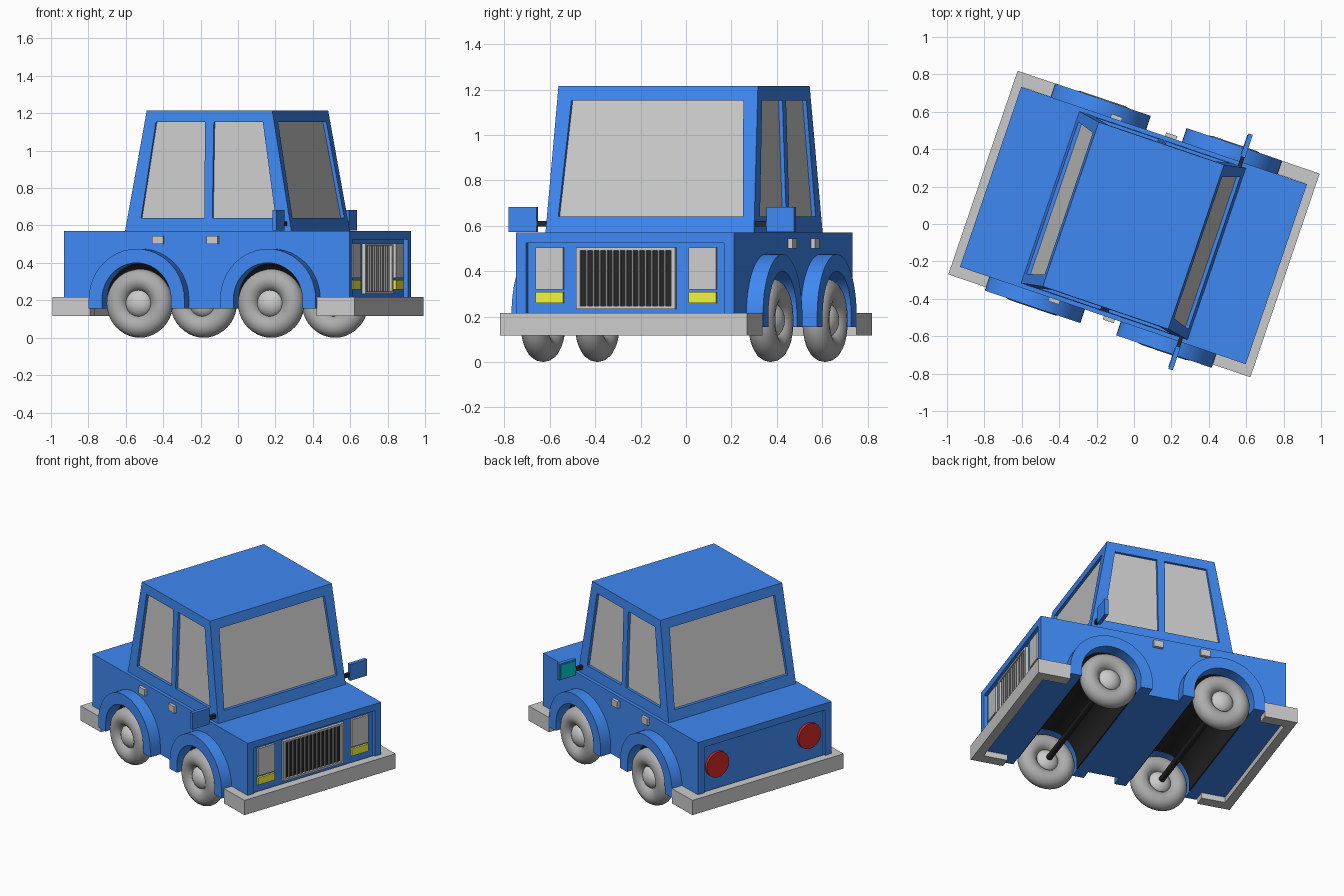
import bpy, bmesh, math
from mathutils import Matrix, Vector

if "Cube" in bpy.data.objects:
    bpy.data.objects.remove(bpy.data.objects["Cube"])


def material(name, rgb):
    m = bpy.data.materials.new(name)
    m.diffuse_color = (*rgb, 1)
    m.use_nodes = True
    m.node_tree.nodes["Principled BSDF"].inputs["Base Color"].default_value = m.diffuse_color
    return m


BLUE = material("blue_paint", (0.05, 0.25, 0.9))
BLACK = material("black", (0.02, 0.02, 0.02))
TYRE = material("tyre_grey", (0.42, 0.42, 0.42))
BUMPER = material("bumper_grey", (0.62, 0.62, 0.62))
YELLOW = material("yellow_lens", (0.9, 0.9, 0.05))
RED = material("red_lens", (0.65, 0.02, 0.02))
TEAL = material("mirror_teal", (0.0, 0.6, 0.6))


def finish(bm, name, mat):
    bmesh.ops.recalc_face_normals(bm, faces=bm.faces)
    me = bpy.data.meshes.new(name)
    bm.to_mesh(me)
    bm.free()
    ob = bpy.data.objects.new(name, me)
    bpy.context.collection.objects.link(ob)
    if mat:
        me.materials.append(mat)
    return ob


def prism(name, pts, axis, a, b, mat=None):
    """Extrude a profile: axis 'y' takes (x, z) points, axis 'x' takes (y, z)."""
    place = (lambda p, t: (p[0], t, p[1])) if axis == 'y' else (lambda p, t: (t, p[0], p[1]))
    bm = bmesh.new()
    face = bm.faces.new([bm.verts.new(place(p, a)) for p in pts])
    ext = bmesh.ops.extrude_face_region(bm, geom=[face])
    d = Vector(place((0, 0), b - a))
    bmesh.ops.translate(bm, vec=d, verts=[v for v in ext["geom"] if isinstance(v, bmesh.types.BMVert)])
    if not any(set(f.verts) == set(face.verts) for f in bm.faces):
        bm.faces.new(face.verts)
    return finish(bm, name, mat)


def box(name, x, y, z, mat=None):
    x, y = sorted(x), sorted(y)
    return prism(name, [(x[0], z[0]), (x[1], z[0]), (x[1], z[1]), (x[0], z[1])], 'y', y[0], y[1], mat)


def frustum(name, base, top, z, mat=None):
    bm = bmesh.new()
    for (hx, hy), h in ((base, z[0]), (top, z[1])):
        for sx in (-1, 1):
            for sy in (-1, 1):
                bm.verts.new((sx * hx, sy * hy, h))
    bmesh.ops.convex_hull(bm, input=bm.verts)
    bmesh.ops.dissolve_limit(bm, angle_limit=0.01, verts=bm.verts, edges=bm.edges)
    return finish(bm, name, mat)


def cut(ob, cutters):
    for c in cutters:
        c.hide_render = True
        m = ob.modifiers.new("cut", 'BOOLEAN')
        m.operation, m.object, m.solver = 'DIFFERENCE', c, 'EXACT'
    dg = bpy.context.evaluated_depsgraph_get()
    me = bpy.data.meshes.new_from_object(ob.evaluated_get(dg))
    ob.modifiers.clear()
    ob.data = me
    for c in cutters:
        bpy.data.objects.remove(c)


def smooth(ob):
    bpy.ops.object.select_all(action='DESELECT')
    ob.select_set(True)
    bpy.context.view_layer.objects.active = ob
    bpy.ops.object.shade_smooth_by_angle(angle=math.radians(35))


ARCH_Z, FLOOR, DECK, ROOF = 0.205, 0.155, 0.57, 1.216
AXLES = {"front": 0.371, "rear": -0.371}
SIDES = {"left": 1, "right": -1}


def arch(cx, r, low):
    arc = [(cx + r * math.cos(math.pi * i / 24), ARCH_Z + r * math.sin(math.pi * i / 24)) for i in range(25)]
    return [(cx + r, low)] + arc + [(cx - r, low)]


# Lower body with wheel wells and recessed end panels
body = box("body", (-0.807, 0.807), (-0.508, 0.508), (FLOOR, DECK), BLUE)
cut(body, [prism("well_cutter", arch(x, 0.197, 0.0), 'y', -0.7, 0.7) for x in AXLES.values()]
    + [box("panel_cutter", (s * 0.782, s * 0.9), (-0.46, 0.46), (0.2, 0.525)) for s in (1, -1)])

# Cabin frame with window openings around an inset glass block
cabin = frustum("cabin", (0.47, 0.485), (0.354, 0.464), (DECK - 0.001, ROOF), BLUE)
openings = [prism("side_cutter", [(s * 0.022, 0.64), (s * 0.38, 0.64), (s * 0.302, 1.153), (s * 0.025, 1.153)],
                  'y', -0.7, 0.7) for s in (1, -1)]
openings.append(prism("screen_cutter", [(-0.43, 0.64), (0.43, 0.64), (0.40, 1.153), (-0.40, 1.153)], 'x', -0.7, 0.7))
cut(cabin, openings)
frustum("window_glass", (0.45, 0.467), (0.338, 0.447), (DECK, 1.2))

# Wheels, fenders, wells and axles
for end, x in AXLES.items():
    liner = arch(x, 0.197, FLOOR + 0.002) + arch(x, 0.190, FLOOR + 0.002)[::-1]
    smooth(prism(end + "_wheel_well", liner, 'y', -0.5, 0.5, BLACK))
    bpy.ops.mesh.primitive_cylinder_add(vertices=16, radius=0.02, depth=1.04, location=(x, 0, 0.184),
                                        rotation=(math.pi / 2, 0, 0))
    axle = bpy.context.object
    axle.name = end + "_axle"
    axle.data.materials.append(BLACK)
    smooth(axle)
    for side, s in SIDES.items():
        ring = arch(x, 0.27, FLOOR) + arch(x, 0.195, FLOOR)[::-1]
        smooth(prism(f"{end}_{side}_fender", ring, 'y', s * 0.5, s * 0.585, BLUE))
        bpy.ops.mesh.primitive_torus_add(major_radius=0.124, minor_radius=0.06, major_segments=40, minor_segments=16,
                                         location=(x, s * 0.53, 0.184), rotation=(math.pi / 2, 0, 0))
        tyre = bpy.context.object
        tyre.name = f"{end}_{side}_tyre"
        tyre.data.materials.append(TYRE)
        smooth(tyre)
        bpy.ops.mesh.primitive_uv_sphere_add(segments=24, ring_count=12, radius=1, location=(x, s * 0.53, 0.184),
                                             rotation=(math.pi / 2, 0, 0))
        hub = bpy.context.object
        hub.name = f"{end}_{side}_hub"
        hub.scale = (0.078, 0.078, 0.06)
        smooth(hub)

# Side mirrors and door handles
for side, s in SIDES.items():
    box(side + "_mirror", (0.423, 0.448), (s * 0.535, s * 0.665), (0.572, 0.682), BLUE)
    box(side + "_mirror_glass", (0.42, 0.424), (s * 0.545, s * 0.655), (0.582, 0.672), TEAL)
    box(side + "_mirror_stalk", (0.425, 0.445), (s * 0.47, s * 0.54), (0.597, 0.622), BLACK)
    for name, x in (("front", 0.037), ("rear", -0.272)):
        box(f"{side}_{name}_handle", (x - 0.031, x + 0.031), (s * 0.5, s * 0.528), (0.5, 0.545))

# Front and rear lamps
for side, s in SIDES.items():
    box(side + "_headlamp", (0.775, 0.797), (s * 0.292, s * 0.42), (0.32, 0.505))
    box(side + "_indicator", (0.775, 0.797), (s * 0.292, s * 0.42), (0.259, 0.308), YELLOW)
    disc = [(s * 0.35 + 0.085 * math.cos(i * math.pi / 16), 0.375 + 0.085 * math.sin(i * math.pi / 16))
            for i in range(32)]
    smooth(prism(side + "_tail_lamp", disc, 'x', -0.775, -0.8, RED))

# Grille: dark backing, frame and upright slats
box("grille_back", (0.775, 0.786), (-0.225, 0.225), (0.238, 0.5), BLACK)
for s in (1, -1):
    box("grille_frame_side", (0.776, 0.802), (s * 0.212, s * 0.23), (0.233, 0.505))
for z in (0.233, 0.492):
    box("grille_frame_rail", (0.776, 0.802), (-0.212, 0.212), (z, z + 0.013))
for i in range(1, 14):
    y = -0.212 + 0.424 * i / 14
    box("grille_slat", (0.78, 0.796), (y - 0.004, y + 0.004), (0.246, 0.492), TYRE)

# Wrap-around bumpers
bumpers = []
for end, s in (("front", 1), ("rear", -1)):
    u = [(0.64, -0.575), (0.853, -0.575), (0.853, 0.575), (0.64, 0.575),
         (0.64, 0.5), (0.795, 0.5), (0.795, -0.5), (0.64, -0.5)]
    bm = bmesh.new()
    f = bm.faces.new([bm.verts.new((s * x, y, 0.117)) for x, y in u])
    r = bmesh.ops.extrude_face_region(bm, geom=[f], use_keep_orig=True)
    bmesh.ops.translate(bm, vec=(0, 0, 0.1), verts=[v for v in r["geom"] if isinstance(v, bmesh.types.BMVert)])
    bumpers.append(finish(bm, end + "_bumper", BUMPER))

# Turn the whole car to its resting angle
bpy.context.view_layer.update()
turn = Matrix.Rotation(math.radians(-18.8), 4, 'Z')
for ob in list(bpy.context.scene.objects):
    shift = Matrix.Translation((0, 0 if ob in bumpers else -0.009, 0))
    ob.matrix_world = turn @ shift @ ob.matrix_world
